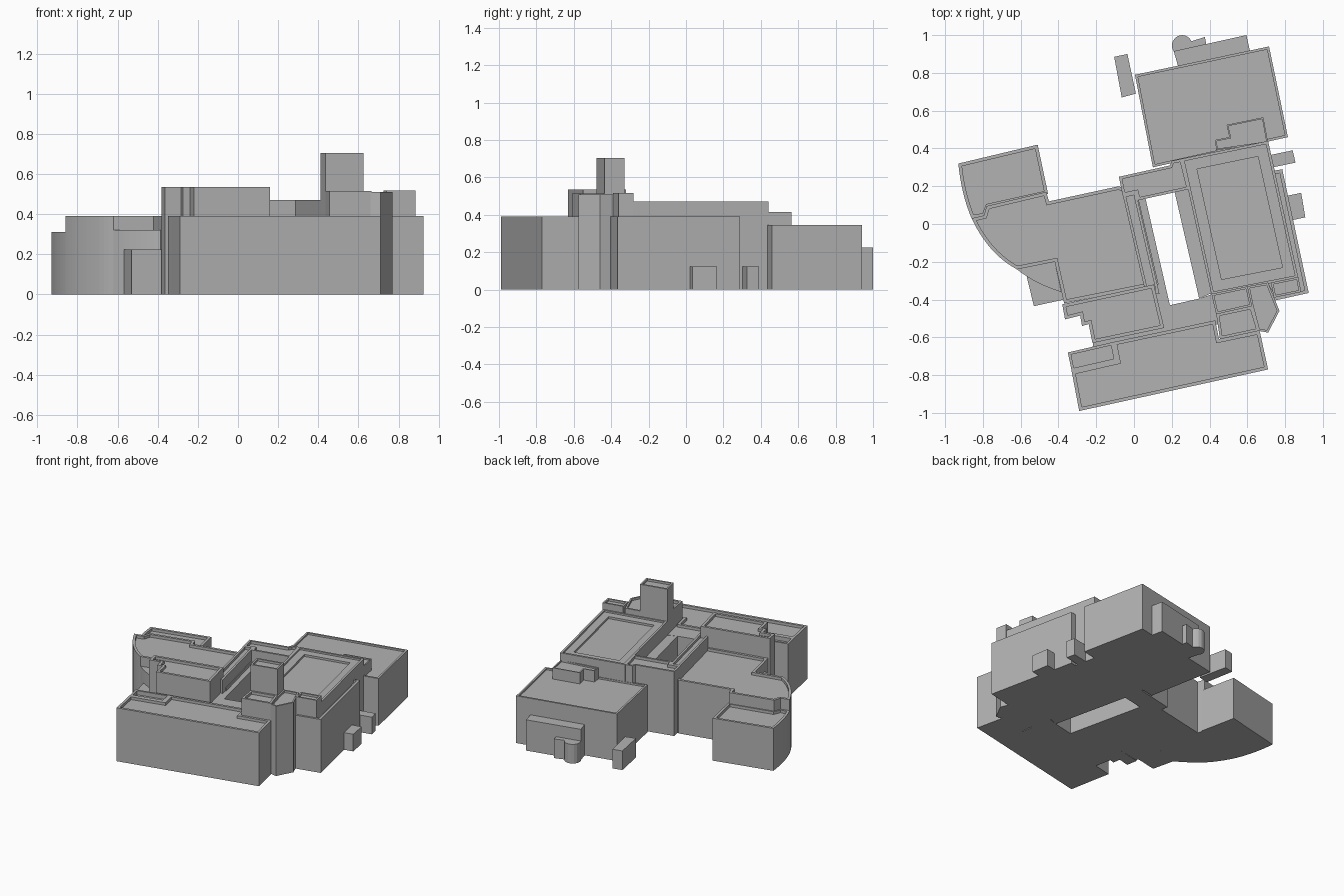
import bpy, bmesh, math

cube = bpy.data.objects.get("Cube")
if cube:
    bpy.data.objects.remove(cube, do_unlink=True)

GREY = (0.45, 0.45, 0.45, 1)
mat = bpy.data.materials.new("plain_grey")
mat.use_nodes = True
mat.diffuse_color = GREY
bsdf = mat.node_tree.nodes["Principled BSDF"]
bsdf.inputs["Base Color"].default_value = GREY
bsdf.inputs["Roughness"].default_value = 0.8

RIM = [(0.018, 0.02)]


def block(name, pts, height, steps=()):
    """Prism from the ground up; each step insets the roof and sinks it."""
    bm = bmesh.new()
    floor = bm.faces.new([bm.verts.new((x, y, 0)) for x, y in pts])
    top = bmesh.ops.extrude_face_region(bm, geom=[floor], use_keep_orig=True)["geom"]
    roof = [g for g in top if isinstance(g, bmesh.types.BMFace)][0]
    bmesh.ops.translate(bm, verts=roof.verts, vec=(0, 0, height))
    bmesh.ops.recalc_face_normals(bm, faces=bm.faces)
    for width, depth in steps:
        bmesh.ops.inset_region(bm, faces=[roof], thickness=width,
                               use_even_offset=True, use_boundary=True)
        roof = bmesh.ops.extrude_discrete_faces(bm, faces=[roof])["faces"][0]
        bmesh.ops.translate(bm, verts=roof.verts, vec=(0, 0, -depth))
    bmesh.ops.recalc_face_normals(bm, faces=bm.faces)
    mesh = bpy.data.meshes.new(name)
    bm.to_mesh(mesh)
    bm.free()
    mesh.materials.append(mat)
    obj = bpy.data.objects.new(name, mesh)
    bpy.context.scene.collection.objects.link(obj)
    return obj


def bezier(a, b, c, n=12):
    """Points along a curved wall."""
    return [tuple((1 - t) ** 2 * p + 2 * t * (1 - t) * q + t * t * r
                  for p, q, r in zip(a, b, c))
            for t in (i / n for i in range(n + 1))]


# West side: curved block and lower wing
block("west_block", bezier((-.86, .03), (-.77, -.16), (-.62, -.24)) +
      [(-.42, -.2), (-.37, -.42), (.13, -.32), (.02, .15), (-.08, .2),
       (-.45, .12), (-.465, .17), (-.78, .095), (-.795, .045)], .39, RIM)
block("northwest_wing", bezier((-.93, .32), (-.915, .16), (-.86, .03), 8) +
      [(-.79, .04), (-.77, .09), (-.455, .16), (-.51, .42)], .31, RIM)
block("curved_entrance", bezier((-.62, -.24), (-.52, -.32), (-.385, -.36), 8) +
      [(-.42, -.2)], .32)
block("entrance_box", [(-.57, -.27), (-.53, -.435), (-.37, -.4), (-.41, -.23)], .225)

# Central raised block
block("central_block", [(-.38, -.425), (.105, -.32), (.16, -.55), (-.22, -.63),
                        (-.24, -.53), (-.275, -.54), (-.285, -.485),
                        (-.365, -.505)], .535, RIM)

# Front wing
block("front_block", [(-.33, -.78), (-.09, -.725), (-.11, -.625), (.43, -.51),
                      (.45, -.61), (.665, -.565), (.71, -.77), (-.29, -.99)], .39, RIM)
block("front_annex", [(-.35, -.68), (-.11, -.625), (-.09, -.725), (-.33, -.78)],
      .39, [(.015, .03)])

# Courtyard surround, leaving the middle open
block("court_south", [(-.22, -.66), (.45, -.53), (.42, -.37), (.345, -.395),
                      (.19, -.43), (.1, -.44), (-.2, -.5)], .37)
block("court_west_ledge", [(-.01, .14), (.06, .14), (.19, -.43), (.1, -.44)], .37)
block("court_east_ledge", [(.215, .17), (.3, .19), (.425, -.36), (.345, -.395)], .37)
block("court_west_gallery", [(-.06, .155), (.01, .17), (.135, -.37), (.06, -.36)],
      .47, [(.015, .02)])
block("court_north_gallery", [(-.08, .25), (.19, .31), (.2, .335), (.255, .345),
                              (.295, .185), (.02, .125), (.01, .165), (-.06, .15)],
      .47, [(.015, .02)])

# Hall with the tower and the stair corner
block("hall", [(.25, .345), (.71, .44), (.87, -.285), (.41, -.375)], .47,
      [(.015, .012), (.055, .015)])
block("tower", [(.41, -.37), (.602, -.33), (.625, -.435), (.435, -.478)], .705,
      [(.012, .015)])
block("tower_foot", [(.435, -.475), (.625, -.435), (.665, -.565), (.455, -.61)],
      .515, [(.015, .02)])
block("stair_corner", [(.6, -.33), (.71, -.31), (.77, -.46), (.71, -.575),
                       (.655, -.565), (.62, -.43)], .51, [(.012, .015)])

# East strip
block("east_strip", [(.73, .28), (.785, .29), (.925, -.365), (.745, -.405),
                     (.68, -.3)], .39, RIM)
block("east_roof_box", [(.74, -.39), (.885, -.36), (.87, -.28), (.725, -.31)],
      .518, [(.012, .015)])

# North wing
block("north_block", [(.005, .79), (.715, .94), (.815, .46), (.1, .3)], .345,
      [(.014, .012)])
block("penthouse", [(.49, .525), (.685, .565), (.71, .43), (.435, .39),
                    (.43, .445), (.505, .46)], .415, [(.008, .01)])
block("north_bay", [(.21, .915), (.595, 1), (.615, .91), (.235, .83)], .225)

# Small outbuildings
block("round_porch", [(.255 + .055 * math.cos(a), .945 + .055 * math.sin(a))
                      for a in (i * math.tau / 16 for i in range(16))], .14)
block("porch_link", [(.27, .99), (.305, .968), (.375, .99), (.385, .94), (.27, .91)], .14)
block("northwest_box", [(-.105, .885), (-.035, .9), (.01, .69), (-.065, .67)], .14)
block("east_box_north", [(.72, .365), (.84, .39), (.855, .325), (.735, .3)], .125)
block("east_box_middle", [(.79, .145), (.885, .165), (.907, .035), (.81, .015)], .125)
